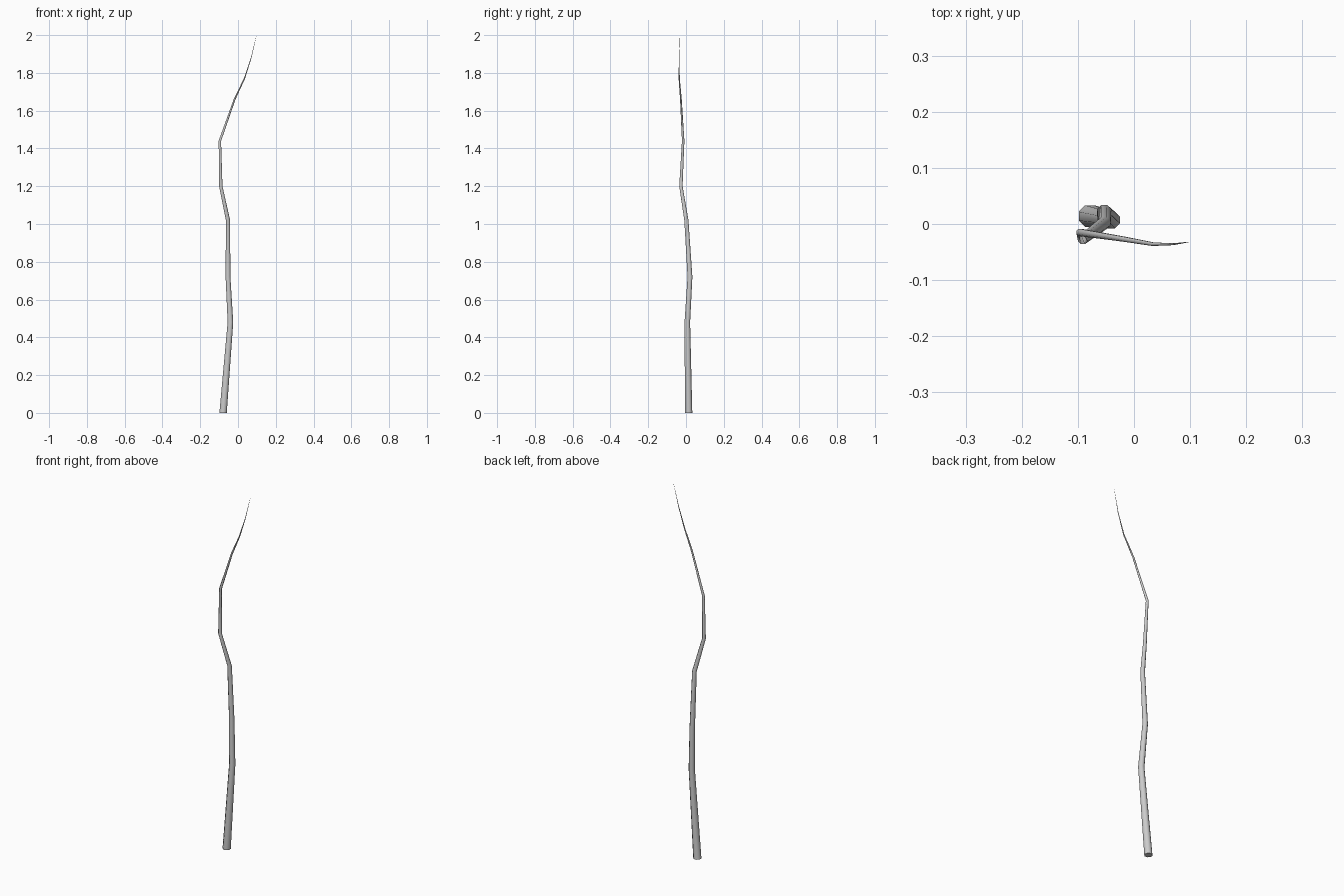
import bpy, bmesh, math
from mathutils import Vector

if "Cube" in bpy.data.objects:
    bpy.data.objects.remove(bpy.data.objects["Cube"])

SIDES = 8
# centre line and thickness: (x, y, z, radius)
PATH = [
    (-0.079, 0.014, 0.00, 0.021),
    (-0.040, 0.007, 0.48, 0.0160),
    (-0.053, 0.021, 0.72, 0.0138),
    (-0.053, 0.002, 1.02, 0.0118),
    (-0.091, -0.027, 1.20, 0.0095),
    (-0.096, -0.015, 1.44, 0.0070),
    (-0.018, -0.027, 1.66, 0.0048),
    (0.034, -0.036, 1.77, 0.0034),
    (0.070, -0.036, 1.88, 0.0018),
    (0.098, -0.032, 2.00, 0.0004),
]

bm = bmesh.new()
pts = [Vector(p[:3]) for p in PATH]
rings = []
for i, p in enumerate(pts):
    # each ring faces along the local direction; the two ends stay level
    d = (pts[min(i + 1, len(pts) - 1)] - pts[max(i - 1, 0)]).normalized()
    if i in (0, len(pts) - 1):
        d = Vector((0, 0, 1))
    u = (Vector((1, 0, 0)) - d * d.x).normalized()
    v = d.cross(u)
    ring = []
    for k in range(SIDES):
        a = math.tau * (k + 0.5) / SIDES
        ring.append(bm.verts.new(p + PATH[i][3] * (u * math.cos(a) + v * math.sin(a))))
    rings.append(ring)

# side walls and end caps
for lo, hi in zip(rings, rings[1:]):
    for k in range(SIDES):
        n = (k + 1) % SIDES
        bm.faces.new((lo[k], lo[n], hi[n], hi[k]))
bm.faces.new(rings[0][::-1])
bm.faces.new(rings[-1])

mesh = bpy.data.meshes.new("tapered_stick")
bm.to_mesh(mesh)
bm.free()
stick = bpy.data.objects.new("tapered_stick", mesh)
bpy.context.collection.objects.link(stick)
bpy.context.view_layer.objects.active = stick
stick.select_set(True)
bpy.ops.object.shade_smooth_by_angle(angle=math.radians(50))
